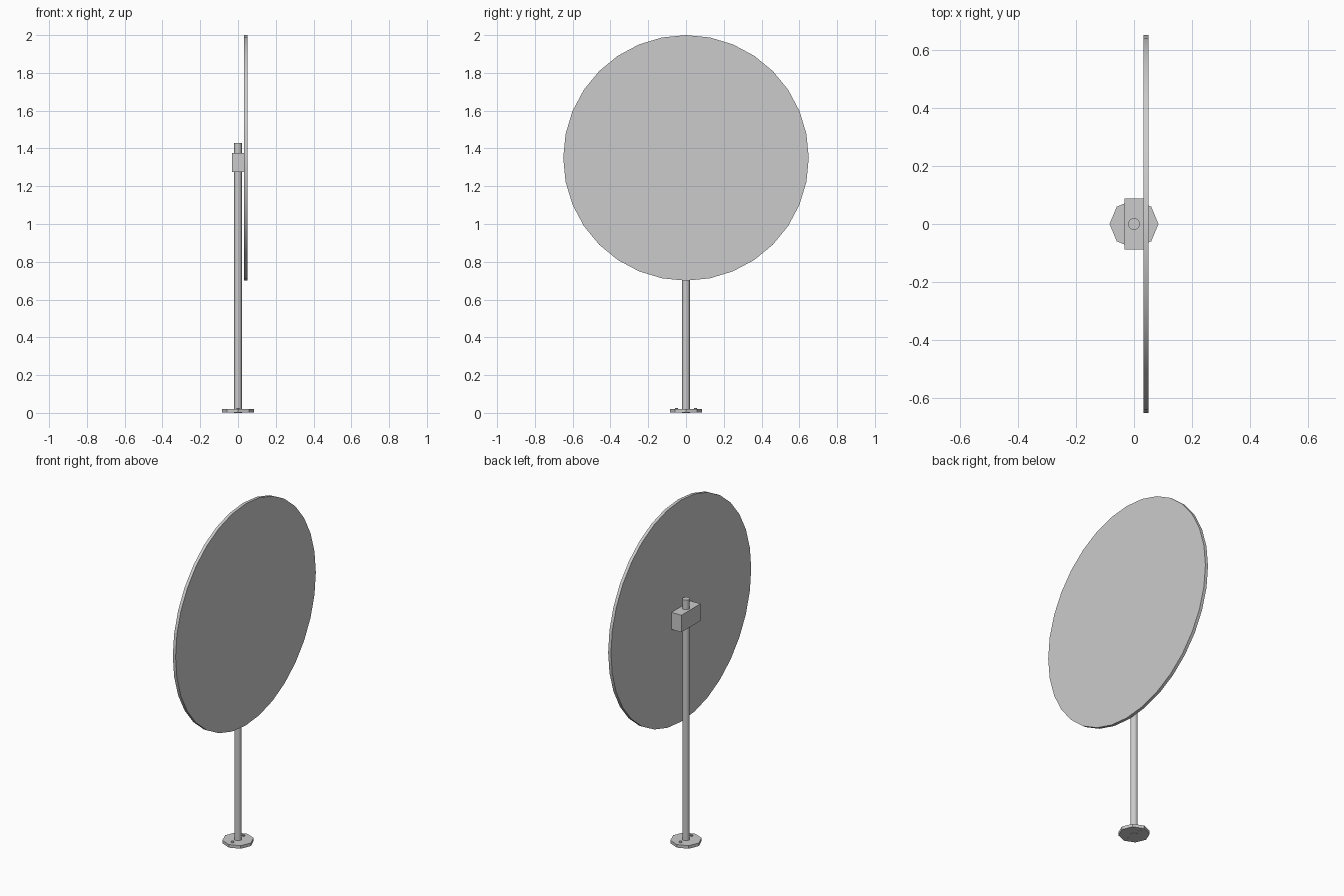
import bpy
import math

cube = bpy.data.objects.get("Cube")
if cube:
    bpy.data.objects.remove(cube, do_unlink=True)

# Single painted-metal colour
metal = bpy.data.materials.new("light_grey_metal")
metal.use_nodes = True
grey = (0.6, 0.6, 0.6, 1)
metal.diffuse_color = grey
metal.node_tree.nodes["Principled BSDF"].inputs["Base Color"].default_value = grey


def finish(name):
    obj = bpy.context.object
    obj.name = name
    obj.data.materials.append(metal)
    bpy.ops.object.shade_smooth_by_angle(angle=math.radians(30))
    return obj


def cylinder(name, sides, radius, depth, centre, rotation=(0, 0, 0)):
    bpy.ops.mesh.primitive_cylinder_add(
        vertices=sides, radius=radius, depth=depth, location=centre, rotation=rotation)
    return finish(name)


# Octagonal foot plate with two bolts
cylinder("base_plate", 8, 0.084, 0.018, (0, 0, 0.011))
for side, y in (("front", -0.05), ("back", 0.05)):
    cylinder(side + "_bolt", 8, 0.008, 0.026, (0, y, 0.014))

# Upright pole
cylinder("pole", 16, 0.02, 1.43, (0, 0, 0.715))

# Clamp block joining pole and disc
bpy.ops.mesh.primitive_cube_add(size=1, location=(0, 0, 1.325))
bpy.context.object.scale = (0.064, 0.176, 0.1)
bpy.ops.object.transform_apply(location=False, rotation=False, scale=True)
finish("clamp_block")

# Large round panel facing sideways
cylinder("round_panel", 32, 0.65, 0.018, (0.041, 0, 1.35), (0, math.pi / 2, 0))
